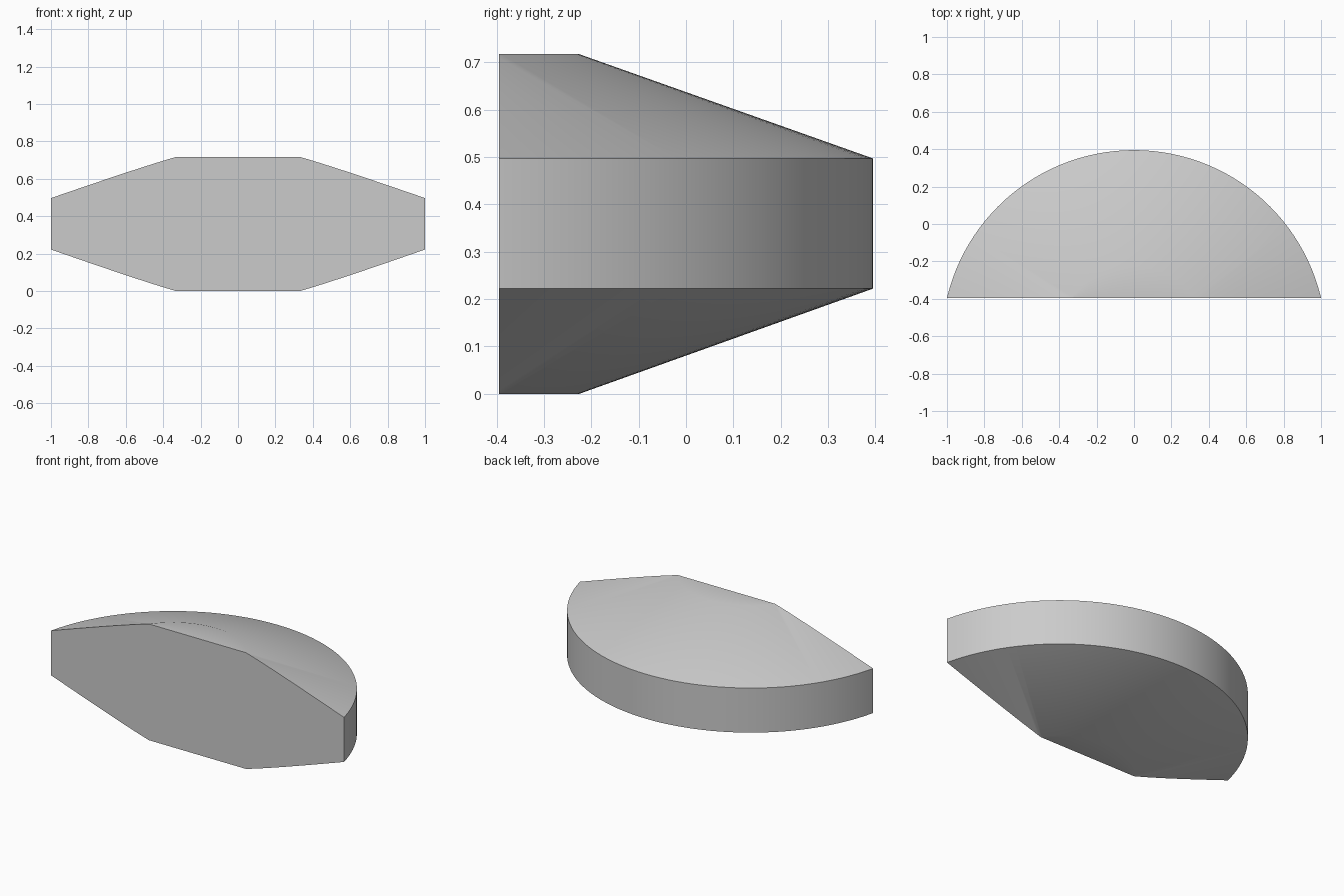
import bpy
import bmesh
from math import tau

cube = bpy.data.objects.get("Cube")
if cube:
    bpy.data.objects.remove(cube, do_unlink=True)

# Plain grey material
grey = bpy.data.materials.new("light_grey")
grey.use_nodes = True
colour = (0.6, 0.6, 0.6, 1)
grey.diffuse_color = colour
grey.node_tree.nodes["Principled BSDF"].inputs["Base Color"].default_value = colour

CENTRE_Y = -0.633
FRONT_Y = -0.395
RIM, FLAT = 1.028, 0.408

# Full bevelled disc, spun from a half profile
bm = bmesh.new()
profile = [(0, 0), (FLAT, 0), (RIM, 0.222), (RIM, 0.497), (FLAT, 0.717), (0, 0.717)]
verts = [bm.verts.new((r, CENTRE_Y, z)) for r, z in profile]
edges = [bm.edges.new(pair) for pair in zip(verts, verts[1:])]
bmesh.ops.spin(bm, geom=verts + edges, cent=(0, CENTRE_Y, 0), axis=(0, 0, 1),
               angle=tau, steps=128)
bmesh.ops.remove_doubles(bm, verts=bm.verts[:], dist=0.0001)

# Slice off the front and close it with one flat face
cut = bmesh.ops.bisect_plane(bm, geom=bm.verts[:] + bm.edges[:] + bm.faces[:],
                             plane_co=(0, FRONT_Y, 0), plane_no=(0, 1, 0),
                             clear_inner=True)
rim_edges = [e for e in cut["geom_cut"] if isinstance(e, bmesh.types.BMEdge)]
bmesh.ops.edgeloop_fill(bm, edges=rim_edges)
bmesh.ops.recalc_face_normals(bm, faces=bm.faces[:])

mesh = bpy.data.meshes.new("disc_segment")
bm.to_mesh(mesh)
bm.free()
mesh.materials.append(grey)
segment = bpy.data.objects.new("disc_segment", mesh)
bpy.context.collection.objects.link(segment)

# Smooth curves, crisp rims and front
bpy.ops.object.select_all(action="DESELECT")
segment.select_set(True)
bpy.context.view_layer.objects.active = segment
bpy.ops.object.shade_smooth_by_angle(angle=0.52)
